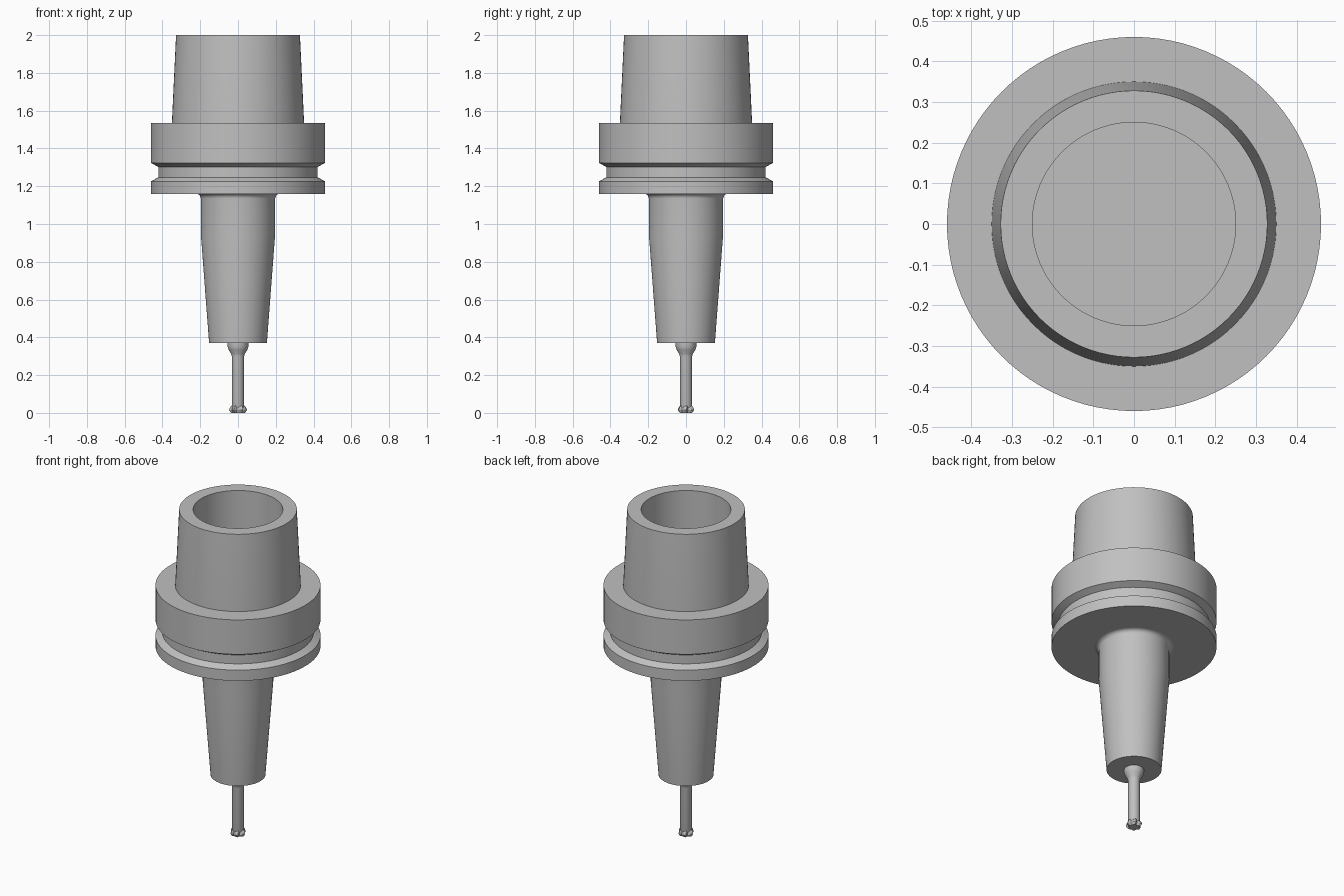
import bpy
import bmesh
from math import cos, sin, pi, radians

cube = bpy.data.objects.get("Cube")
if cube:
    bpy.data.objects.remove(cube, do_unlink=True)

steel = bpy.data.materials.new("grey steel")
steel.use_nodes = True
grey = (0.53, 0.53, 0.53, 1)
steel.diffuse_color = grey
steel.node_tree.nodes["Principled BSDF"].inputs["Base Color"].default_value = grey


def finish(name, bm):
    bmesh.ops.remove_doubles(bm, verts=bm.verts, dist=1e-5)
    bmesh.ops.recalc_face_normals(bm, faces=bm.faces)
    mesh = bpy.data.meshes.new(name)
    bm.to_mesh(mesh)
    bm.free()
    mesh.materials.append(steel)
    obj = bpy.data.objects.new(name, mesh)
    bpy.context.collection.objects.link(obj)
    bpy.ops.object.select_all(action="DESELECT")
    obj.select_set(True)
    bpy.context.view_layer.objects.active = obj
    bpy.ops.object.shade_smooth_by_angle(angle=radians(20))
    return obj


def lathe(name, profile, steps=96):
    """Revolve (radius, height) points about the z axis."""
    bm = bmesh.new()
    verts = [bm.verts.new((r, 0, z)) for r, z in profile]
    edges = [bm.edges.new(pair) for pair in zip(verts, verts[1:])]
    bmesh.ops.spin(bm, geom=verts + edges, cent=(0, 0, 0), axis=(0, 0, 1),
                   angle=2 * pi, steps=steps, use_merge=True)
    return finish(name, bm)


# Hollow taper that fits the spindle
lathe("hollow_taper", [(0, 1.5), (0.25, 1.5), (0.25, 2), (0.328, 2),
                       (0.35, 1.535), (0.35, 1.5)])

# Flange with gripper groove
lathe("grooved_flange", [(0.345, 1.535), (0.46, 1.535), (0.46, 1.323),
                         (0.422, 1.302), (0.422, 1.247), (0.46, 1.226),
                         (0.46, 1.16), (0.19, 1.16)])

# Nose with a rounded root under the flange
fillet = [(0.222 - 0.025 * sin(a), 1.135 + 0.025 * cos(a))
          for a in (i * pi / 12 for i in range(7))]
lathe("tapered_nose", fillet + [(0.197, 0.95), (0.153, 0.37), (0, 0.37)])

# Tool shank stepping down to a thin neck
lathe("tool_shank", [(0, 0.375), (0.055, 0.375), (0.055, 0.35), (0.05, 0.335),
                     (0.036, 0.312), (0.033, 0.3), (0.033, 0.03), (0.026, 0.008),
                     (0, 0.008)], 48)

# Toothed cutting head: swept teeth around a thin disc
bm = bmesh.new()
teeth = 6
rings = []
for z, scale in ((0.042, 0.66), (0.026, 0.95), (0.014, 1), (0, 0.8)):
    ring = []
    for i in range(teeth):
        for turn, radius in ((0, 0.047), (0.25, 0.034), (0.65, 0.041)):
            a = 2 * pi * (i + turn) / teeth + z * 4
            ring.append(bm.verts.new((radius * scale * cos(a), radius * scale * sin(a), z)))
    rings.append(ring)
for upper, lower in zip(rings, rings[1:]):
    for i in range(len(upper)):
        j = (i + 1) % len(upper)
        bm.faces.new((upper[i], upper[j], lower[j], lower[i]))
bm.faces.new(rings[0])
bm.faces.new(rings[-1])
finish("cutting_head", bm)
